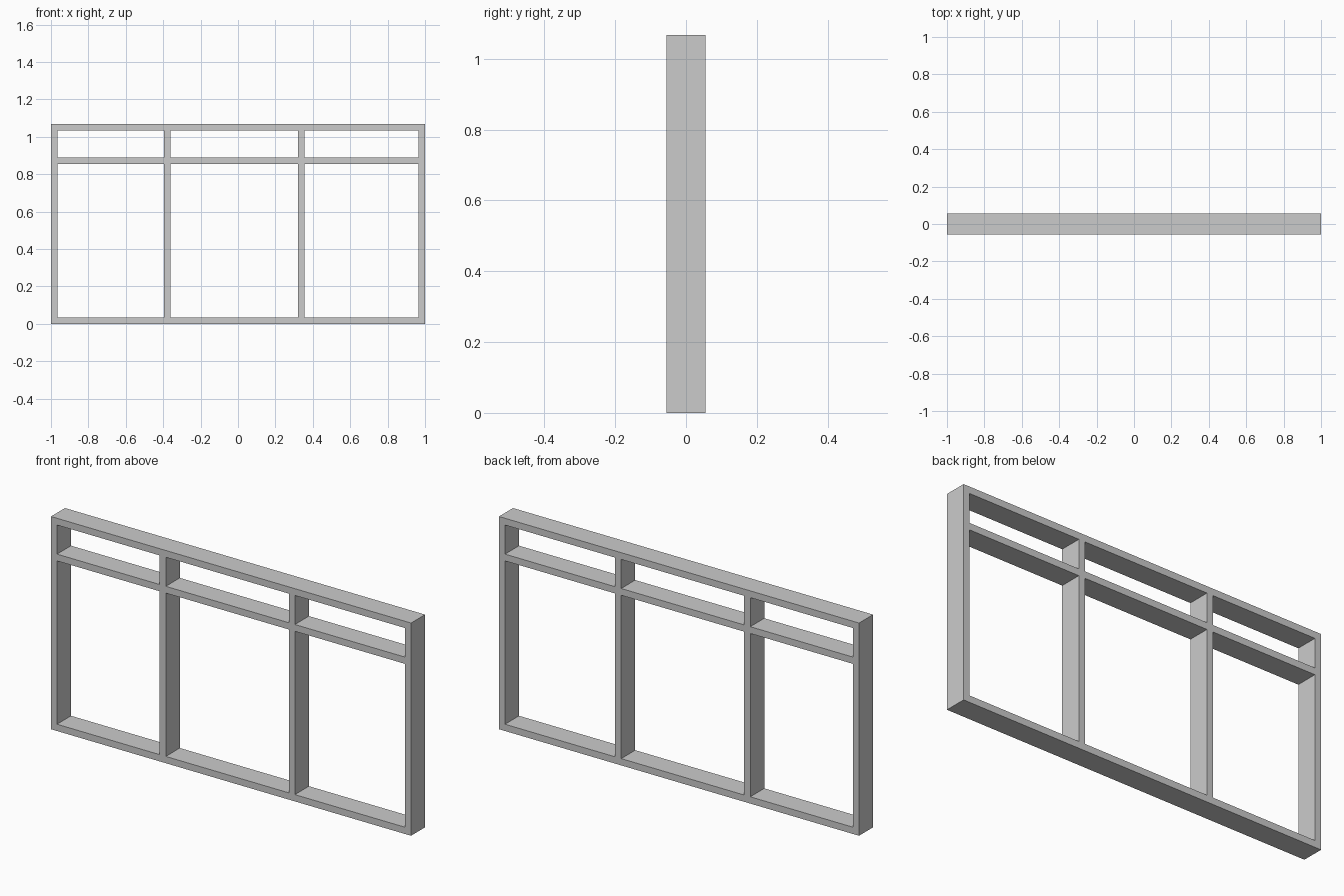
import bpy
import bmesh

if "Cube" in bpy.data.objects:
    bpy.data.objects.remove(bpy.data.objects["Cube"])

DEPTH = 0.111
BAR = 0.034

# Bar edges: even-numbered intervals are solid bars, odd-numbered ones are openings
xs = [-1.0, -1.0 + BAR, -0.396, -0.396 + BAR, 0.321, 0.321 + BAR, 1.0 - BAR, 1.0]
zs = [0.0, BAR, 0.854, 0.854 + BAR, 1.068 - BAR, 1.068]

bm = bmesh.new()

# Front face of the frame: a grid of cells with the panes left open
grid = [[bm.verts.new((x, -DEPTH / 2, z)) for z in zs] for x in xs]
for i in range(len(xs) - 1):
    for j in range(len(zs) - 1):
        if i % 2 and j % 2:
            continue
        bm.faces.new((grid[i][j], grid[i + 1][j], grid[i + 1][j + 1], grid[i][j + 1]))

# Extrude to the back so all bars join without internal faces
result = bmesh.ops.extrude_face_region(bm, geom=bm.faces[:], use_keep_orig=True)
back = [v for v in result["geom"] if isinstance(v, bmesh.types.BMVert)]
bmesh.ops.translate(bm, verts=back, vec=(0, DEPTH, 0))
bmesh.ops.recalc_face_normals(bm, faces=bm.faces[:])

mesh = bpy.data.meshes.new("window_frame")
bm.to_mesh(mesh)
bm.free()
frame = bpy.data.objects.new("window_frame", mesh)
bpy.context.collection.objects.link(frame)
